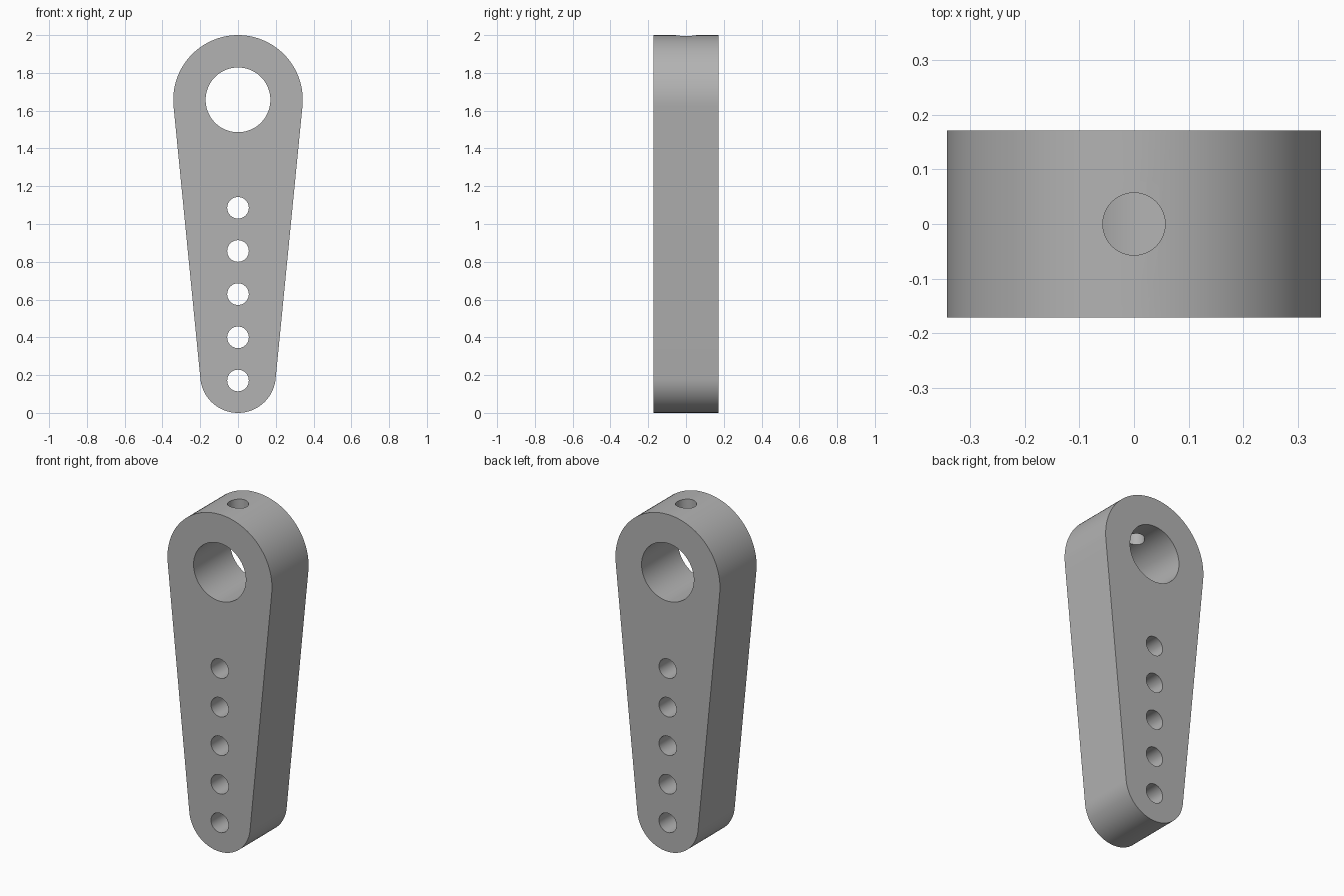
import bpy, math
from mathutils import Matrix

if "Cube" in bpy.data.objects:
    bpy.data.objects.remove(bpy.data.objects["Cube"])

U = 2 / 35                      # one design unit
THICK = 6 * U
TOP_Z, TOP_R = 29 * U, 6 * U
LOW_Z, LOW_R = 3.5 * U, 3.5 * U

grey = bpy.data.materials.new("plain grey")
grey.use_nodes = True
color = (0.45, 0.45, 0.45, 1)
grey.diffuse_color = color
grey.node_tree.nodes["Principled BSDF"].inputs["Base Color"].default_value = color


def arc(z, r, start, end, n=48):
    steps = [start + (end - start) * i / n for i in range(n + 1)]
    return [(r * math.cos(a), z + r * math.sin(a)) for a in steps]


# Lever body: two arcs joined by their common tangents
tilt = math.asin((TOP_R - LOW_R) / (TOP_Z - LOW_Z))
outline = arc(TOP_Z, TOP_R, -tilt, math.pi + tilt)
outline += arc(LOW_Z, LOW_R, math.pi + tilt, 2 * math.pi - tilt)
n = len(outline)
verts = [(x, y, z) for y in (-THICK / 2, THICK / 2) for x, z in outline]
faces = [tuple(range(n)), tuple(reversed(range(n, 2 * n)))]
faces += [(i, i + n, (i + 1) % n + n, (i + 1) % n) for i in range(n)]
mesh = bpy.data.meshes.new("lever_arm")
mesh.from_pydata(verts, [], faces)
mesh.materials.append(grey)
lever = bpy.data.objects.new("lever_arm", mesh)
bpy.context.collection.objects.link(lever)


def drill(name, radius, depth, location, rotation=(0, 0, 0), sides=48):
    bpy.ops.mesh.primitive_cylinder_add(vertices=sides, radius=radius, depth=depth,
                                        location=location, rotation=rotation)
    cutter = bpy.context.object
    cutter.name = name
    cutter.data.materials.append(grey)
    mod = lever.modifiers.new(name, 'BOOLEAN')
    mod.operation, mod.solver, mod.object = 'DIFFERENCE', 'EXACT', cutter
    bpy.context.view_layer.objects.active = lever
    bpy.ops.object.modifier_apply(modifier=name)
    bpy.data.objects.remove(cutter)


# Shaft bore, row of linkage holes, set screw hole through the crown
across = (math.pi / 2, 0, 0)
drill("shaft_bore", 3 * U, 2 * THICK, (0, 0, TOP_Z), across, 96)
for i in range(5):
    drill(f"linkage_hole_{i + 1}", U, 2 * THICK, (0, 0, (3 + 4 * i) * U), across)
drill("set_screw_hole", U, 7 * U, (0, 0, TOP_Z + 4.5 * U))

# Smooth the round walls, keep the rims sharp
bpy.ops.object.select_all(action='DESELECT')
lever.select_set(True)
bpy.context.view_layer.objects.active = lever
bpy.ops.object.shade_smooth_by_angle(angle=math.radians(30))
